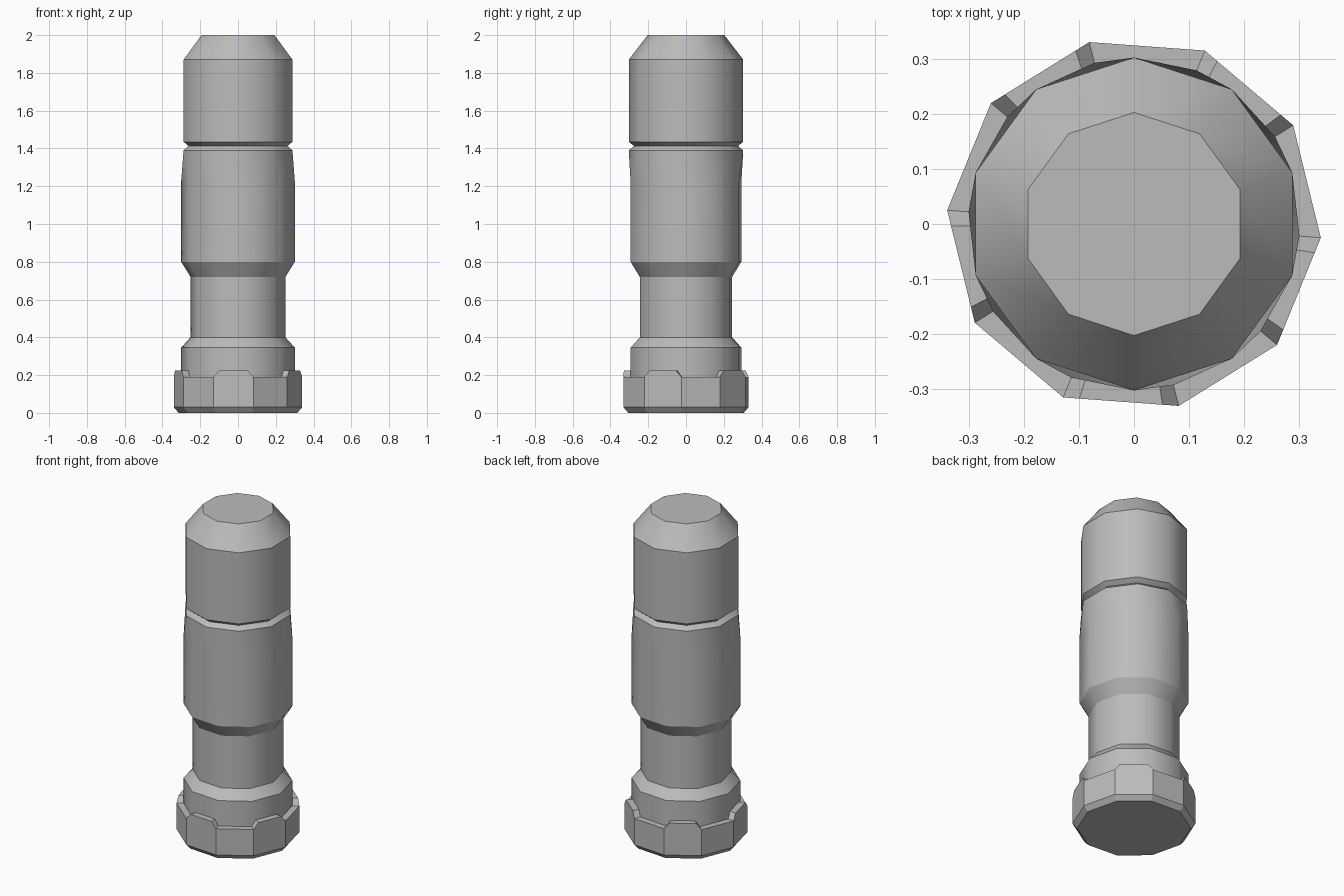
import bpy, bmesh, math
from mathutils import Vector

old = bpy.data.objects.get("Cube")
if old:
    bpy.data.objects.remove(old, do_unlink=True)

SIDES = 10
TWIST = math.radians(13.8)   # lower body is turned against the upper body

grey = bpy.data.materials.new("plain_grey")
grey.use_nodes = True
colour = (0.5, 0.5, 0.5, 1)
grey.diffuse_color = colour
grey.node_tree.nodes["Principled BSDF"].inputs["Base Color"].default_value = colour


def corner(i, radius, z, turn):
    a = math.pi / 2 + math.tau * i / SIDES + turn
    return Vector((radius * math.cos(a), radius * math.sin(a), z))


def skin(name, rings, smooth):
    """Bridge equal-length rings, cap both ends; rings stay sharp, sides may be smooth."""
    bm = bmesh.new()
    loops = [[bm.verts.new(p) for p in ring] for ring in rings]
    n = len(loops[0])
    for low, high in zip(loops, loops[1:]):
        for i in range(n):
            j = (i + 1) % n
            bm.faces.new((low[i], low[j], high[j], high[i]))
    bm.faces.new(loops[0][::-1])
    bm.faces.new(loops[-1])
    bmesh.ops.recalc_face_normals(bm, faces=bm.faces)
    for f in bm.faces:
        f.smooth = smooth and len(f.verts) == 4
    for loop in loops:
        if smooth and abs(loop[0].co.z - 1.22) < 0.01:
            continue   # the twisted skin flows through this ring
        for i in range(n):
            bm.edges.get((loop[i], loop[(i + 1) % n])).smooth = False
    mesh = bpy.data.meshes.new(name)
    bm.to_mesh(mesh)
    bm.free()
    mesh.materials.append(grey)
    obj = bpy.data.objects.new(name, mesh)
    bpy.context.collection.objects.link(obj)
    return obj


# Body: (height, radius, turn) from foot to tip
profile = [
    (0.05, 0.302, TWIST), (0.345, 0.302, TWIST), (0.40, 0.252, TWIST),
    (0.72, 0.252, TWIST), (0.80, 0.302, TWIST), (1.22, 0.302, TWIST),
    (1.39, 0.303, 0), (1.413, 0.275, 0), (1.435, 0.303, 0),
    (1.87, 0.303, 0), (2.0, 0.203, 0),
]
skin("body", [[corner(i, r, z, t) for i in range(SIDES)] for z, r, t in profile], True)


# Collar: every second side carries a raised tab with sloped ends
def collar_ring(radius, z, raised):
    ring = []
    for i in range(SIDES):
        a, b = corner(i, radius, z, TWIST), corner(i + 1, radius, z, TWIST)
        ring.append(a)
        if i % 2 == 0:
            lift = Vector((0, 0, raised))
            ring += [a.lerp(b, 0.14) + lift, a.lerp(b, 0.86) + lift]
    return ring


skin("collar", [
    collar_ring(0.315, 0, 0),
    collar_ring(0.341, 0.03, 0),
    collar_ring(0.341, 0.19, 0.035),
    collar_ring(0.295, 0.19, 0.035),
    collar_ring(0.29, 0.12, 0),
], False)
